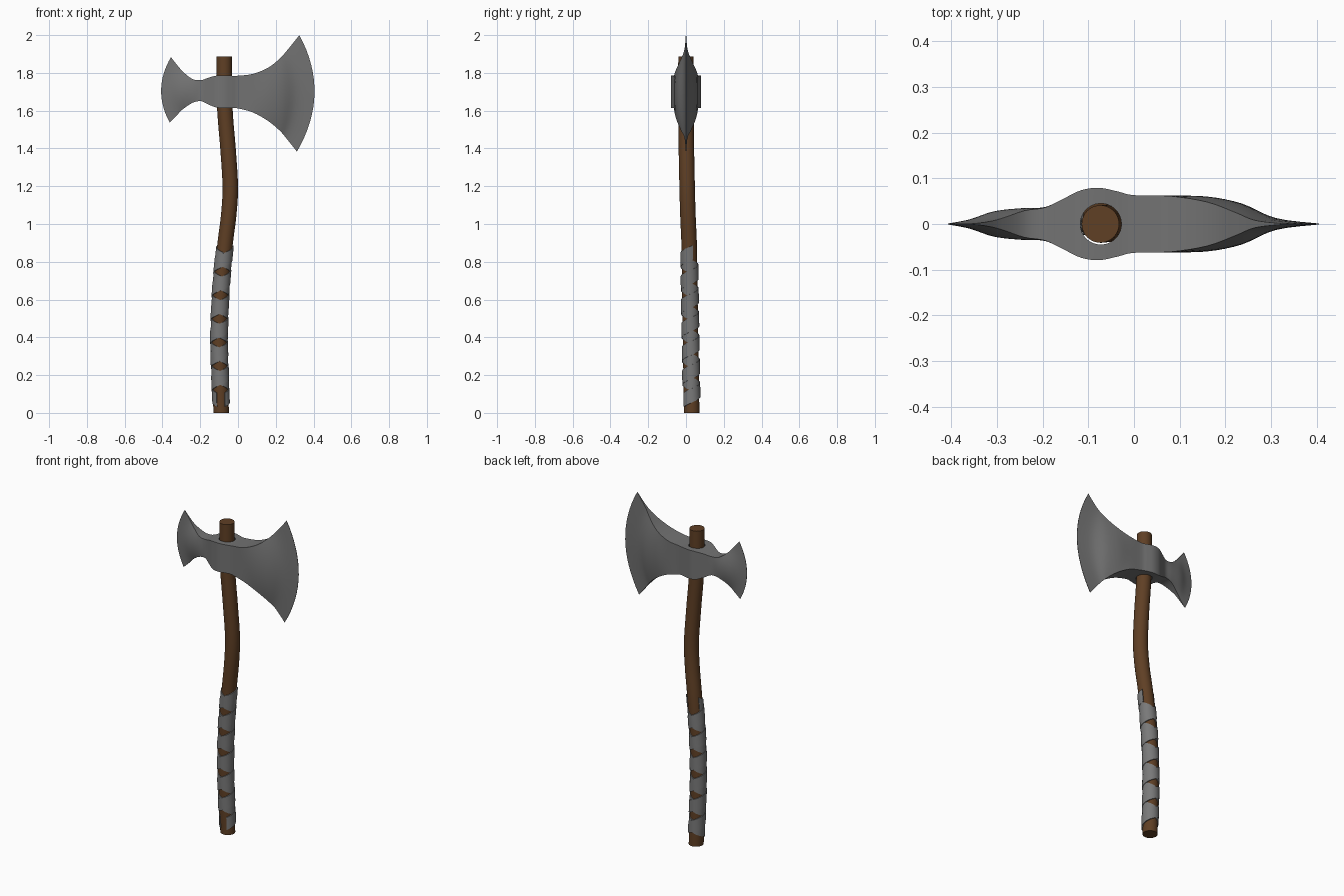
import bpy, bmesh, math
from mathutils import Vector

if "Cube" in bpy.data.objects:
    bpy.data.objects.remove(bpy.data.objects["Cube"])


def material(name, rgb):
    m = bpy.data.materials.new(name)
    m.diffuse_color = (*rgb, 1)
    m.use_nodes = True
    m.node_tree.nodes["Principled BSDF"].inputs["Base Color"].default_value = m.diffuse_color
    return m


wood = material("brown wood", (0.115, 0.05, 0.018))
steel = material("grey steel", (0.17, 0.17, 0.17))
cloth = material("grey wrap", (0.19, 0.19, 0.19))


def smooth_rows(rows, steps):
    """Catmull-Rom interpolation of rows of numbers."""
    out = []
    for i in range(len(rows) - 1):
        a, b, c, d = (rows[max(0, min(len(rows) - 1, i + k))] for k in (-1, 0, 1, 2))
        for j in range(steps):
            t = j / steps
            out.append([0.5 * (2 * q + (r - p) * t + (2 * p - 5 * q + 4 * r - s) * t * t
                               + (3 * q - p - 3 * r + s) * t ** 3)
                        for p, q, r, s in zip(a, b, c, d)])
    out.append(list(rows[-1]))
    return out


def loft(name, rings, mat, strip_caps=False):
    """Skin closed rings of points into a solid object."""
    bm = bmesh.new()
    rv = [[bm.verts.new(p) for p in ring] for ring in rings]
    n = len(rv[0])
    for a, b in zip(rv, rv[1:]):
        for i in range(n):
            j = (i + 1) % n
            bm.faces.new((a[i], a[j], b[j], b[i]))
    for ring in (rv[0], rv[-1]):
        if strip_caps:
            for i in range(n // 2 - 1):
                bm.faces.new((ring[i], ring[i + 1], ring[n - 2 - i], ring[n - 1 - i]))
        else:
            bm.faces.new(ring)
    bmesh.ops.recalc_face_normals(bm, faces=bm.faces[:])
    me = bpy.data.meshes.new(name)
    bm.to_mesh(me)
    bm.free()
    me.materials.append(mat)
    ob = bpy.data.objects.new(name, me)
    bpy.context.collection.objects.link(ob)
    return ob


def select(ob):
    bpy.ops.object.select_all(action='DESELECT')
    ob.select_set(True)
    bpy.context.view_layer.objects.active = ob


def shade(ob, deg=35):
    select(ob)
    bpy.ops.object.shade_smooth_by_angle(angle=math.radians(deg))


# Handle: round shaft along a gently curved path
path = smooth_rows([
    (-.089, .030, 0), (-.095, .027, .2), (-.100, .024, .4), (-.091, .020, .65),
    (-.070, .017, .88), (-.049, .010, 1.05), (-.041, .006, 1.2), (-.053, .002, 1.4),
    (-.070, 0, 1.62), (-.0735, 0, 1.888)], 5)


def around(c, r, a):
    return Vector((c[0] + r * math.cos(a), c[1] + r * math.sin(a), c[2]))


def centre(z):
    for p, q in zip(path, path[1:]):
        if z <= q[2]:
            return Vector(p).lerp(Vector(q), (z - p[2]) / (q[2] - p[2]))
    return Vector(path[-1])


shade(loft("handle", [[around(c, .041, math.tau * i / 32) for i in range(32)] for c in path], wood))

# Grip: two strips wound in opposite directions
PITCH, WIDTH = .125, .074
for name, sign, outer in (("grip_wrap_a", 1, .0475), ("grip_wrap_b", -1, .0455)):
    rings = []
    for k in range(181):
        z = .07 + .78 * k / 180
        a = -math.pi / 2 + sign * math.tau * (z - .06) / PITCH
        rings.append([around(centre(z + dz), r, a) for r, dz in
                      ((.039, -WIDTH / 2), (outer, -WIDTH / 2),
                       (outer, WIDTH / 2), (.039, WIDTH / 2))])
    shade(loft(name, rings, cloth))

# Axe head stations: x top, x middle, x bottom, z top, z bottom, half thickness middle, at rim
stations = smooth_rows([
    (-.355, -.407, -.362, 1.883, 1.538, .001, .001),
    (-.325, -.360, -.330, 1.845, 1.568, .010, .004),
    (-.290, -.305, -.295, 1.805, 1.605, .028, .012),
    (-.240, -.240, -.240, 1.767, 1.642, .035, .029),
    (-.195, -.195, -.195, 1.762, 1.650, .037, .036),
    (-.155, -.155, -.155, 1.775, 1.632, .055, .055),
    (-.115, -.115, -.115, 1.785, 1.617, .074, .074),
    (-.075, -.075, -.075, 1.787, 1.615, .079, .079),
    (-.035, -.035, -.035, 1.785, 1.615, .071, .071),
    (0, 0, 0, 1.785, 1.612, .063, .063),
    (.080, .080, .080, 1.795, 1.590, .062, .061),
    (.160, .160, .160, 1.828, 1.545, .060, .048),
    (.220, .235, .220, 1.875, 1.495, .045, .026),
    (.265, .310, .255, 1.925, 1.455, .013, .008),
    (.325, .405, .312, 2.000, 1.383, .001, .001)], 4)
N = 16
rings = []
for xt, xm, xb, zt, zb, ym, yt in stations:
    side = []
    for i in range(N + 1):
        s = 2 * i / N - 1
        b = 1 - s * s
        x = (xb * (1 - s) + xt * (1 + s)) / 2 + (xm - (xt + xb) / 2) * b
        side.append((x, yt + (ym - yt) * b, (zb * (1 - s) + zt * (1 + s)) / 2))
    rings.append([(x, -y, z) for x, y, z in side] + [(x, y, z) for x, y, z in reversed(side)])
head = loft("axe_head", rings, steel, strip_caps=True)

# Eye: round hole for the handle
cutter = loft("eye_cutter", [[around((-.0725, 0, z), .045, math.tau * (i + .3) / 32)
                              for i in range(32)] for z in (1.5, 1.9)], steel)
cutter.hide_render = True
mod = head.modifiers.new("eye", 'BOOLEAN')
mod.operation, mod.object, mod.solver = 'DIFFERENCE', cutter, 'EXACT'
select(head)
bpy.ops.object.modifier_apply(modifier="eye")
bpy.data.objects.remove(cutter)
shade(head)
